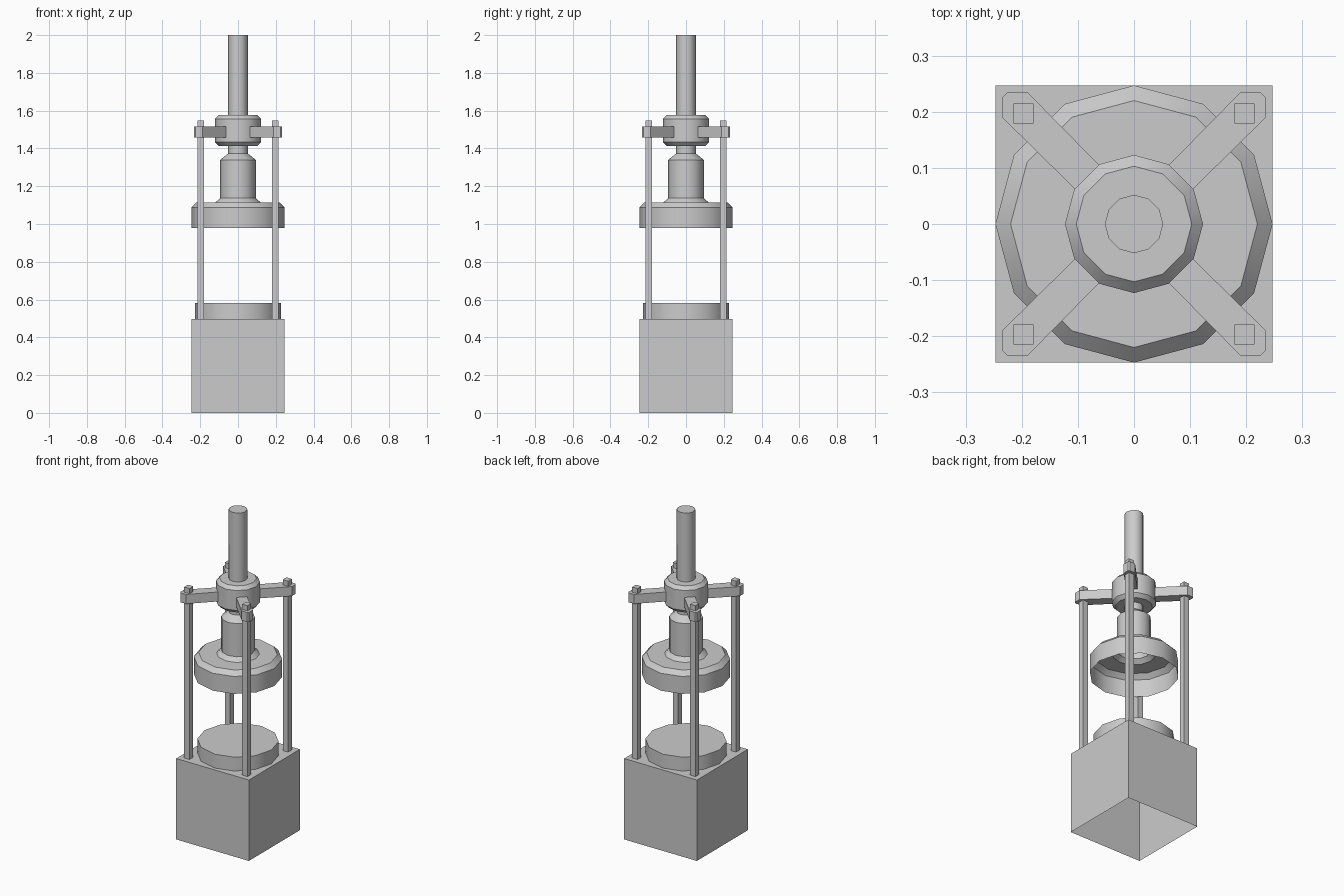
import bpy, bmesh, math
from mathutils import Matrix

if "Cube" in bpy.data.objects:
    bpy.data.objects.remove(bpy.data.objects["Cube"])

SIDES = 12


def finish(bm, name, smooth=False):
    bmesh.ops.recalc_face_normals(bm, faces=bm.faces[:])
    me = bpy.data.meshes.new(name)
    bm.to_mesh(me)
    bm.free()
    ob = bpy.data.objects.new(name, me)
    bpy.context.collection.objects.link(ob)
    if smooth:
        bpy.ops.object.select_all(action='DESELECT')
        bpy.context.view_layer.objects.active = ob
        ob.select_set(True)
        bpy.ops.object.shade_smooth_by_angle(angle=math.radians(35))
    return ob


def lathe(name, profile, cap_top=False):
    """Revolve (radius, z) points into a thin 12-sided shell, bottom to top."""
    bm = bmesh.new()
    rings = []
    for r, z in profile:
        ring = []
        for i in range(SIDES):
            a = 2 * math.pi * i / SIDES
            ring.append(bm.verts.new((r * math.cos(a), r * math.sin(a), z)))
        rings.append(ring)
    for lo, hi in zip(rings, rings[1:]):
        for i in range(SIDES):
            j = (i + 1) % SIDES
            bm.faces.new((lo[i], lo[j], hi[j], hi[i]))
    if cap_top:
        bm.faces.new(rings[-1])
    return finish(bm, name, True)


def prism(name, outline, z0, z1, angle=0, open_bottom=False):
    """Extrude a flat outline upwards, turned about the z axis."""
    bm = bmesh.new()
    lo = [bm.verts.new((x, y, z0)) for x, y in outline]
    hi = [bm.verts.new((x, y, z1)) for x, y in outline]
    n = len(outline)
    for i in range(n):
        j = (i + 1) % n
        bm.faces.new((lo[i], lo[j], hi[j], hi[i]))
    bm.faces.new(hi)
    if not open_bottom:
        bm.faces.new(lo[::-1])
    bm.transform(Matrix.Rotation(angle, 4, 'Z'))
    return finish(bm, name)


def square(cx, cy, h):
    return [(cx - h, cy - h), (cx + h, cy - h), (cx + h, cy + h), (cx - h, cy + h)]


# Hollow base block, open underneath
prism("base_block", square(0, 0, 0.247), 0, 0.497, open_bottom=True)

# Low round anvil on the base
lathe("anvil_disc", [(0.227, 0.497), (0.227, 0.582)], cap_top=True)

# Hollow press head: bell, shoulder, neck and long shaft
lathe("press_head", [(0.247, 0.98), (0.247, 1.087), (0.22, 1.114), (0.12, 1.114),
                     (0.094, 1.137), (0.094, 1.34), (0.052, 1.373), (0.052, 2.0)],
      cap_top=True)

# Guide collar around the shaft
lathe("guide_collar", [(0.052, 1.414), (0.103, 1.414), (0.123, 1.435),
                       (0.123, 1.557), (0.103, 1.577), (0.052, 1.577)])

# Four diagonal arms with chamfered tips, and the upright rods they hold
arm = [(0.105, 0.062), (0.234, 0.189), (0.234, 0.226), (0.226, 0.234),
       (0.189, 0.234), (0.062, 0.105)]
for k in range(4):
    turn = k * math.pi / 2
    prism(f"arm_{k + 1}", arm, 1.457, 1.515, turn)
    prism(f"rod_{k + 1}", square(0.197, 0.197, 0.018), 0.497, 1.547, turn)
